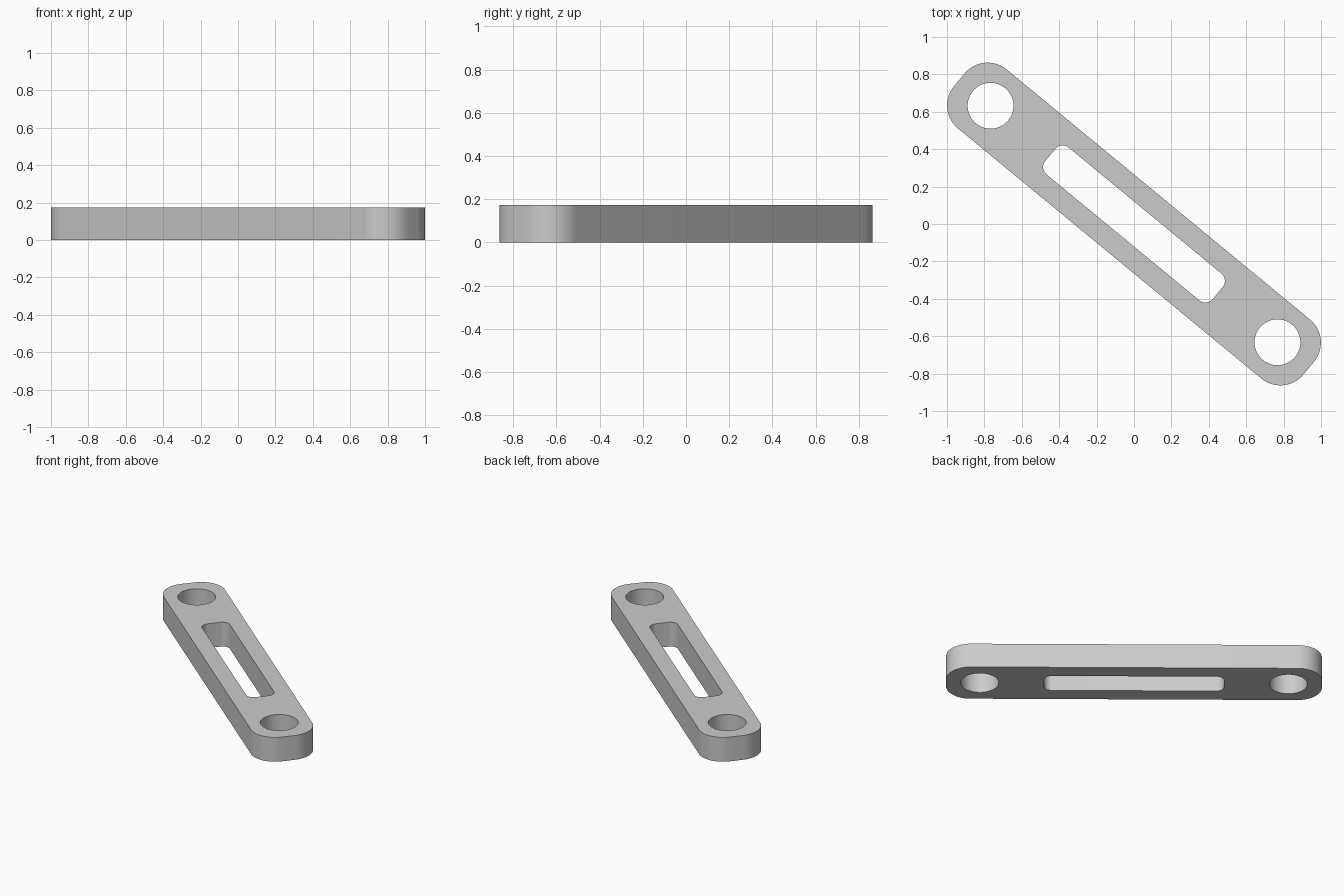
import bpy, bmesh
from math import radians, cos, sin, pi
from mathutils import Matrix

if "Cube" in bpy.data.objects:
    bpy.data.objects.remove(bpy.data.objects["Cube"])

HEIGHT = 0.173
ANGLE = radians(-39.5)


def rounded_rect(half_l, half_w, r, steps=14):
    """Outline of a rounded rectangle, counter-clockwise."""
    pts = []
    for i, (sx, sy) in enumerate([(1, 1), (-1, 1), (-1, -1), (1, -1)]):
        for s in range(steps + 1):
            a = (i + s / steps) * pi / 2
            pts.append((sx * (half_l - r) + r * cos(a), sy * (half_w - r) + r * sin(a)))
    return pts


def circle(cx, r, n=64):
    return [(cx + r * cos(2 * pi * i / n), r * sin(2 * pi * i / n)) for i in range(n)]


def plate(name, loops, height, angle):
    """Fill an outline with holes and extrude it upwards."""
    bm = bmesh.new()
    edges = []
    for pts in loops:
        vs = [bm.verts.new((x, y, 0)) for x, y in pts]
        edges += [bm.edges.new((vs[i - 1], vs[i])) for i in range(len(vs))]
    bmesh.ops.triangle_fill(bm, edges=edges, use_beauty=True, use_dissolve=False)
    ext = bmesh.ops.extrude_face_region(bm, geom=bm.faces[:], use_keep_orig=True)
    top = [g for g in ext["geom"] if isinstance(g, bmesh.types.BMVert)]
    bmesh.ops.translate(bm, verts=top, vec=(0, 0, height))
    bmesh.ops.rotate(bm, verts=bm.verts[:], matrix=Matrix.Rotation(angle, 3, 'Z'))
    bmesh.ops.recalc_face_normals(bm, faces=bm.faces[:])
    mesh = bpy.data.meshes.new(name)
    bm.to_mesh(mesh)
    bm.free()
    ob = bpy.data.objects.new(name, mesh)
    bpy.context.collection.objects.link(ob)
    return ob


# Link bar: rounded outline, central slot, pin hole at each end
link = plate("link_bar", [
    rounded_rect(1.211, 0.2045, 0.16),
    rounded_rect(0.58, 0.093, 0.051),
    circle(-0.994, 0.1225),
    circle(0.994, 0.1225),
], HEIGHT, ANGLE)

bpy.context.view_layer.objects.active = link
link.select_set(True)
bpy.ops.object.shade_smooth_by_angle(angle=radians(30))
